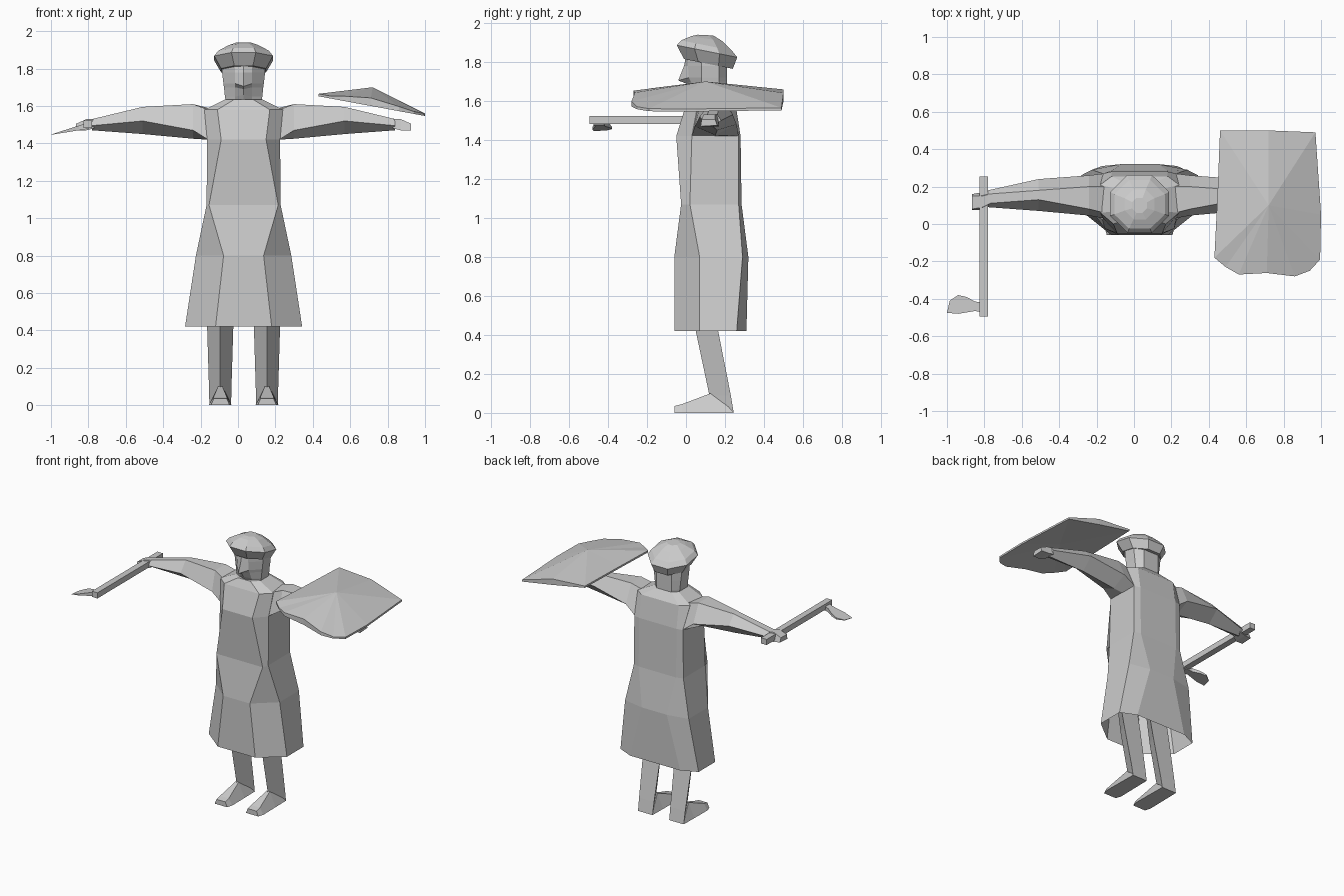
import bpy, bmesh, math

if "Cube" in bpy.data.objects:
    bpy.data.objects.remove(bpy.data.objects["Cube"])

CX = 0.03  # the figure's own centre line

cloth = bpy.data.materials.new("plain_grey")
cloth.diffuse_color = (0.6, 0.6, 0.6, 1)
cloth.use_nodes = True
cloth.node_tree.nodes["Principled BSDF"].inputs["Base Color"].default_value = cloth.diffuse_color


def finish(name, bm):
    bmesh.ops.recalc_face_normals(bm, faces=bm.faces[:])
    me = bpy.data.meshes.new(name)
    bm.to_mesh(me)
    bm.free()
    me.materials.append(cloth)
    ob = bpy.data.objects.new(name, me)
    bpy.context.collection.objects.link(ob)
    return ob


def loft(name, rings, cap_start=True, cap_end=True):
    """Skin a list of closed rings that share one point count."""
    bm = bmesh.new()
    vs = [[bm.verts.new(p) for p in r] for r in rings]
    n = len(vs[0])
    for a, b in zip(vs, vs[1:]):
        for i in range(n):
            j = (i + 1) % n
            bm.faces.new((a[i], a[j], b[j], b[i]))
    if cap_start:
        bm.faces.new(vs[0])
    if cap_end:
        bm.faces.new(vs[-1])
    return finish(name, bm)


def mirror_ring(half):
    """Complete a ring of (u, y, z) points across the figure's centre line."""
    right = [(CX + u, y, z) for u, y, z in half]
    left = [(CX - u, y, z) for u, y, z in reversed(half) if u > 0]
    return right + left


# Robe: front corner, side front, side back, back corner at each level
def robe_ring(z, a, yf, w, y1, y2, b, yb):
    return mirror_ring([(a, yf, z), (w, y1, z), (w, y2, z), (b, yb, z)])


loft("robe", [
    robe_ring(0.42, 0.15, -0.06, 0.313, 0.07, 0.26, 0.20, 0.31),
    robe_ring(0.80, 0.107, -0.06, 0.255, 0.07, 0.29, 0.10, 0.32),
    robe_ring(1.07, 0.185, -0.025, 0.198, 0.02, 0.27, 0.15, 0.285),
    robe_ring(1.42, 0.12, -0.05, 0.195, 0.03, 0.27, 0.15, 0.28),
    robe_ring(1.58, 0.14, 0.0, 0.21, 0.06, 0.21, 0.15, 0.255),
    robe_ring(1.635, 0.05, 0.03, 0.10, 0.07, 0.18, 0.06, 0.21),
], cap_start=False)

# Arms: low front, top front, top back, low back, underside at each distance
ARM = [
    (0.19, [(.03, 1.42), (.06, 1.58), (.20, 1.59), (.27, 1.42), (.15, 1.42)]),
    (0.27, [(.045, 1.47), (.08, 1.61), (.20, 1.61), (.26, 1.48), (.15, 1.425)]),
    (0.54, [(.07, 1.52), (.13, 1.595), (.18, 1.595), (.24, 1.53), (.16, 1.45)]),
    (0.81, [(.09, 1.495), (.11, 1.53), (.16, 1.53), (.18, 1.50), (.14, 1.47)]),
]
HAND = [
    (0.80, [(.10, 1.48), (.11, 1.53), (.16, 1.53), (.17, 1.48)]),
    (0.84, [(.075, 1.47), (.09, 1.53), (.15, 1.53), (.17, 1.47)]),
    (0.895, [(.075, 1.47), (.08, 1.505), (.15, 1.505), (.16, 1.475)]),
]
for side, s in (("left", 1), ("right", -1)):
    for part, table in (("arm", ARM), ("hand", HAND)):
        loft(f"{side}_{part}", [[(CX + s * u, y, z) for y, z in pts]
                                for u, pts in table])

    # Legs: three-sided, with the ridge facing forward
    def leg_ring(z, front, back, half):
        x = CX + s * 0.125
        return [(x, front, z), (x + half, back, z), (x - half, back, z)]

    loft(f"{side}_leg", [leg_ring(0.80, -0.01, 0.09, 0.075),
                         leg_ring(0.42, 0.05, 0.165, 0.07),
                         leg_ring(0.09, 0.12, 0.23, 0.06),
                         leg_ring(0.0, 0.14, 0.245, 0.058)])

    # Feet: wedge from heel through instep to blunt toe
    def foot_ring(y, wide, top, ztop):
        x = CX + s * 0.125
        return [(x - wide, y, 0), (x + wide, y, 0),
                (x + top, y, ztop), (x - top, y, ztop)]

    loft(f"{side}_foot", [foot_ring(0.243, 0.058, 0.056, 0.012),
                          foot_ring(0.125, 0.06, 0.012, 0.10),
                          foot_ring(-0.02, 0.062, 0.035, 0.045),
                          foot_ring(-0.06, 0.05, 0.035, 0.035)])


# Head: centre ridge, cheek, side front, side back, back corner
def head_ring(zf, z, ridge, cheek, w):
    return mirror_ring([(0, ridge, zf), (0.045, cheek, z), (w, 0.08, z),
                        (w, 0.17, z), (0.06, 0.21, z)])


loft("head", [
    head_ring(1.60, 1.60, 0.06, 0.07, 0.09),
    head_ring(1.66, 1.65, 0.02, 0.045, 0.10),
    head_ring(1.69, 1.70, 0.0, 0.025, 0.105),
    head_ring(1.705, 1.72, -0.04, 0.015, 0.108),
    head_ring(1.78, 1.78, -0.01, 0.01, 0.115),
    head_ring(1.83, 1.82, 0.0, 0.01, 0.115),
])


# Cap: eight-sided, tipped down toward the back
def cap_ring(z, rx, ry, yc, tilt):
    ring = []
    for i in range(8):
        t = math.pi * (i + 0.5) / 4
        y = ry * math.sin(t) / math.cos(math.pi / 8)
        x = rx * math.cos(t) / math.cos(math.pi / 8)
        ring.append((CX + x, yc + y, z - tilt * y))
    return ring


loft("cap", [
    cap_ring(1.79, 0.12, 0.125, 0.115, 0.2),
    cap_ring(1.855, 0.157, 0.155, 0.108, 0.2),
    cap_ring(1.885, 0.135, 0.13, 0.105, 0.2),
    cap_ring(1.92, 0.08, 0.08, 0.105, 0.15),
    cap_ring(1.938, 0.04, 0.04, 0.10, 0.05),
])

# Axe: square shaft and a thin drooping blade
loft("axe_shaft", [[(-0.825, y, 1.482), (-0.78, y, 1.482),
                    (-0.78, y, 1.523), (-0.825, y, 1.523)]
                   for y in (-0.495, 0.255)])
BLADE = [(-.80, -.42), (-.85, -.415), (-.895, -.39), (-.94, -.38), (-.985, -.41),
         (-1.0, -.475), (-.94, -.48), (-.85, -.465), (-.80, -.475)]
loft("axe_blade", [[(x, y, 1.49 + (x + 0.82) * 0.24 + dz * (x + 1.01) * 5)
                    for x, y in BLADE] for dz in (-0.016, 0.016)])

# Shield: thin rim on a sloping plane, flat below, low peak on top
RIM = [(.43, -.18), (.49, -.23), (.56, -.27), (.71, -.262), (.86, -.28), (.94, -.25),
       (.995, -.19), (1.0, .05), (.97, .49), (.72, .50), (.46, .50), (.445, .12)]


def rim_z(x):
    return 1.66 - (x - 0.43) * 0.185


bm = bmesh.new()
top = [bm.verts.new((x, y, rim_z(x) + 0.005)) for x, y in RIM]
low = [bm.verts.new((x, y, rim_z(x) - 0.008)) for x, y in RIM]
peak = bm.verts.new((0.72, 0.10, 1.70))
hollow = bm.verts.new((0.72, 0.10, 1.625))
# front and back rims rise a little at their middles
for k in (2, 3, 4, 9):
    top[k].co.z += 0.03 if k in (3, 9) else 0.012
for i in range(len(RIM)):
    j = (i + 1) % len(RIM)
    bm.faces.new((top[i], top[j], peak))
    bm.faces.new((low[j], low[i], hollow))
    bm.faces.new((top[j], top[i], low[i], low[j]))
finish("shield", bm)
